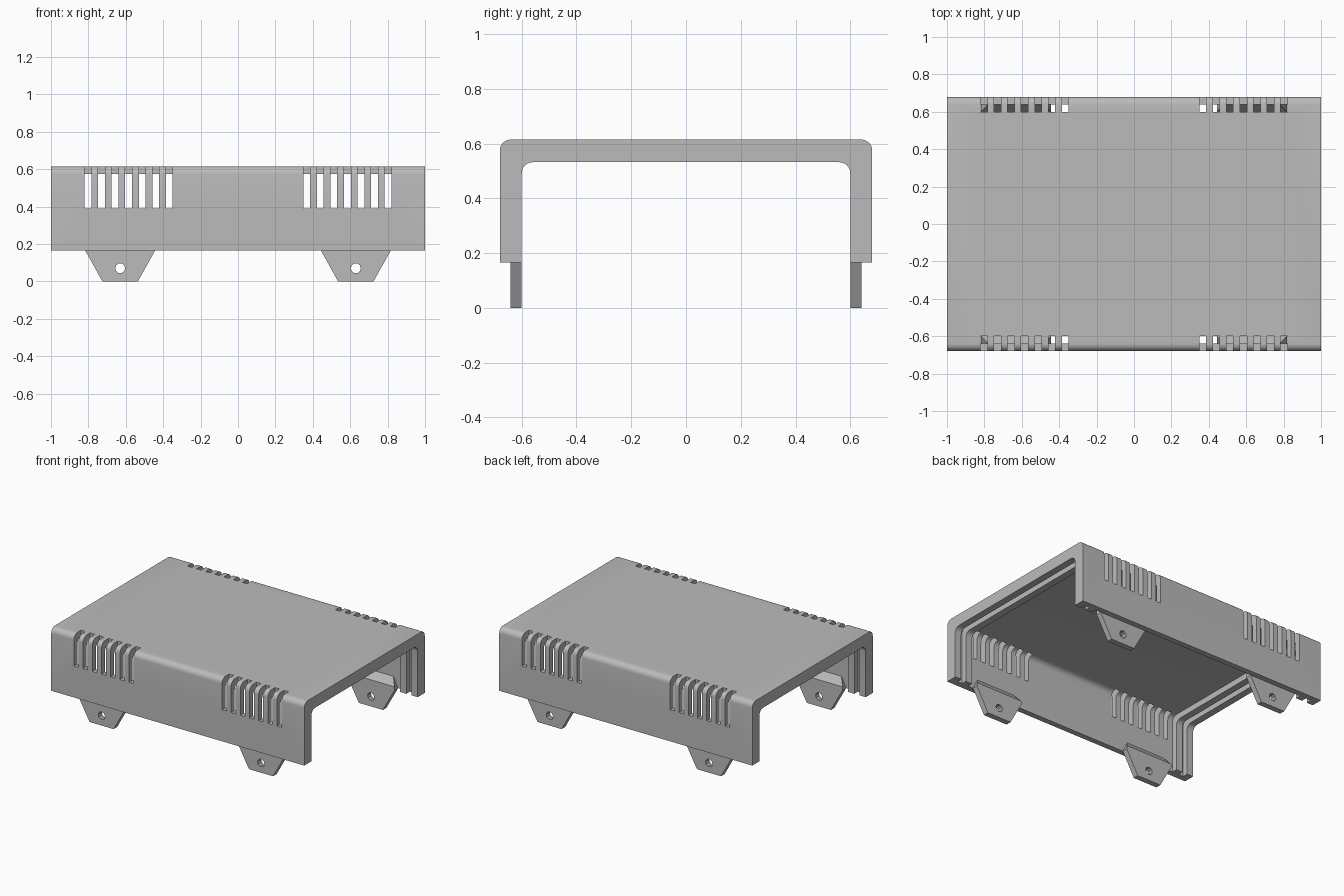
import bpy, bmesh
from math import cos, sin, pi

cube = bpy.data.objects.get("Cube")
if cube:
    bpy.data.objects.remove(cube, do_unlink=True)

grey = bpy.data.materials.new("light_grey")
grey.use_nodes = True
colour = (0.5, 0.5, 0.5, 1)
grey.diffuse_color = colour
grey.node_tree.nodes["Principled BSDF"].inputs["Base Color"].default_value = colour


def loft(name, ring_a, ring_b):
    """Solid between two matching rings of points."""
    bm = bmesh.new()
    a = [bm.verts.new(p) for p in ring_a]
    b = [bm.verts.new(p) for p in ring_b]
    bm.faces.new(a)
    bm.faces.new(b)
    for i in range(len(a)):
        j = (i + 1) % len(a)
        bm.faces.new((a[i], a[j], b[j], b[i]))
    bmesh.ops.recalc_face_normals(bm, faces=bm.faces)
    mesh = bpy.data.meshes.new(name)
    bm.to_mesh(mesh)
    bm.free()
    mesh.materials.append(grey)
    ob = bpy.data.objects.new(name, mesh)
    bpy.context.collection.objects.link(ob)
    return ob


def arch(name, x0, x1, half, top, bottom, r=0.04, steps=6):
    """Block along x with its two upper edges rounded."""
    arc = [(half - r + r * cos(pi / 2 * i / steps), top - r + r * sin(pi / 2 * i / steps))
           for i in range(steps + 1)]
    side = [(half, bottom)] + arc
    prof = side + [(-y, z) for y, z in reversed(side)]
    return loft(name, [(x0, y, z) for y, z in prof], [(x1, y, z) for y, z in prof])


def box(name, x0, x1, y0, y1, z0, z1):
    ring = [(x0, y0), (x1, y0), (x1, y1), (x0, y1)]
    return loft(name, [(x, y, z0) for x, y in ring], [(x, y, z1) for x, y in ring])


def cut(ob, cutters):
    """Subtract the cutters from the object and delete them."""
    for c in cutters:
        c.hide_render = True
        m = ob.modifiers.new("cut", "BOOLEAN")
        m.operation, m.solver, m.object = "DIFFERENCE", "EXACT", c
    bpy.context.view_layer.update()
    graph = bpy.context.evaluated_depsgraph_get()
    mesh = bpy.data.meshes.new_from_object(ob.evaluated_get(graph))
    ob.modifiers.clear()
    ob.data = mesh
    for c in cutters:
        bpy.data.objects.remove(c, do_unlink=True)


def smooth(ob):
    bpy.ops.object.select_all(action="DESELECT")
    ob.select_set(True)
    bpy.context.view_layer.objects.active = ob
    bpy.ops.object.shade_smooth_by_angle(angle=pi / 6)


# Cover: arched block, opened below, with a lip, groove and rib at each end
cover = arch("cover", -1, 1, 0.68, 0.615, 0.165)
cutters = [
    arch("opening", -1.1, 1.1, 0.60, 0.532, 0.1),
    arch("cavity", -0.86, 0.86, 0.64, 0.575, 0.1),
    arch("groove_left", 0.91, 0.95, 0.64, 0.575, 0.1),
    arch("groove_right", -0.95, -0.91, 0.64, 0.575, 0.1),
]
# Vent slots wrapping over the upper edges
for sx in (-1, 1):
    for sy in (-1, 1):
        for i in range(7):
            x = sx * (0.3675 + 0.0725 * i)
            cutters.append(box("slot", x - 0.018, x + 0.018,
                               *sorted((sy * 0.60, sy * 0.75)), 0.39, 0.7))
cut(cover, cutters)
smooth(cover)


# Mounting tabs: tapered plates with a bevelled top and a screw hole
def tab(name, sx, sy):
    def ring(y, top_half, top):
        side = [(0.095, 0), (0.187, 0.165), (top_half, top)]
        pts = side + [(-x, z) for x, z in reversed(side)]
        return [(sx * 0.63 + x, sy * y, z) for x, z in pts]
    ob = loft(name, ring(0.60, 0.187, 0.19), ring(0.64, 0.15, 0.24))
    circle = [(sx * 0.63 + 0.027 * cos(pi * k / 5), 0.07 + 0.027 * sin(pi * k / 5))
              for k in range(10)]
    cut(ob, [loft("hole", [(x, sy * 0.5, z) for x, z in circle],
                  [(x, sy * 0.7, z) for x, z in circle])])
    smooth(ob)


for sx, side in ((1, "left"), (-1, "right")):
    for sy, end in ((-1, "front"), (1, "back")):
        tab(f"{end}_{side}_mounting_tab", sx, sy)
